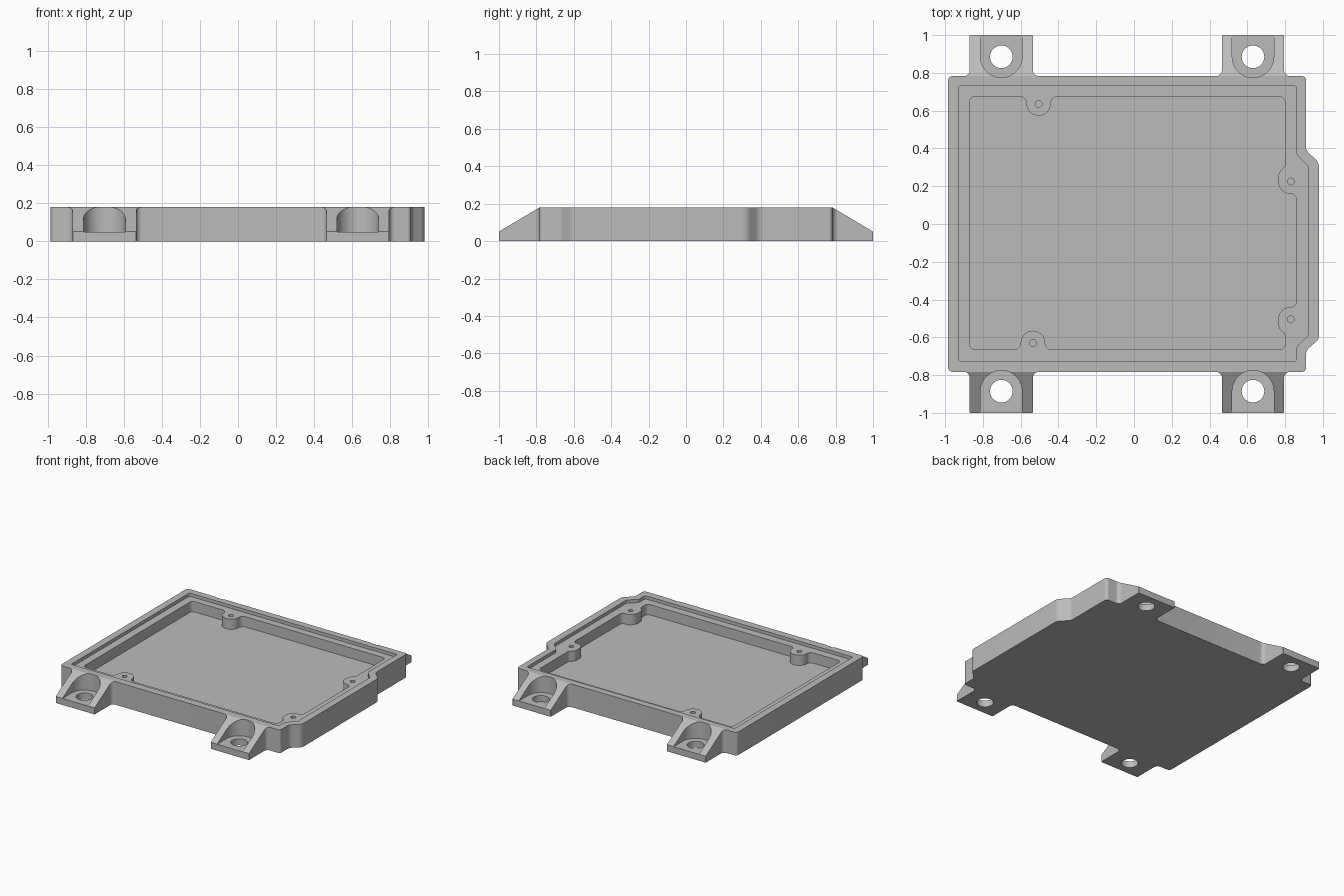
import bpy, bmesh, math
from mathutils import Vector

cube = bpy.data.objects.get("Cube")
if cube:
    bpy.data.objects.remove(cube, do_unlink=True)

grey = bpy.data.materials.new("cast metal grey")
grey.use_nodes = True
colour = (0.5, 0.5, 0.5, 1)
grey.diffuse_color = colour
grey.node_tree.nodes["Principled BSDF"].inputs["Base Color"].default_value = colour

HEIGHT, LEDGE, FLOOR, FLANGE = 0.18, 0.155, 0.075, 0.05
BODY_Y = 0.783


def rounded(corners, steps=6):
    """Round each (x, y, radius) corner of a closed outline."""
    out = []
    for i, (x, y, r) in enumerate(corners):
        p = Vector((x, y))
        a = (Vector(corners[i - 1][:2]) - p).normalized()
        b = (Vector(corners[(i + 1) % len(corners)][:2]) - p).normalized()
        half = math.acos(max(-1, min(1, a.dot(b)))) / 2
        centre = p + (a + b).normalized() * r / math.sin(half)
        start = p + a * r / math.tan(half) - centre
        end = p + b * r / math.tan(half) - centre
        for k in range(steps + 1):
            t = k / steps
            out.append(centre + start.lerp(end, t).normalized() * r)
    return out


def circle(x, y, r, n=32):
    return [Vector((x + r * math.cos(2 * math.pi * k / n),
                    y + r * math.sin(2 * math.pi * k / n))) for k in range(n)]


def prism(name, outline, low, high, place=lambda u, v, w: (u, v, w)):
    """Extrude a 2D outline from low to high."""
    bm = bmesh.new()
    base = bm.faces.new([bm.verts.new(place(p[0], p[1], low)) for p in outline])
    new = bmesh.ops.extrude_face_region(bm, geom=[base], use_keep_orig=True)["geom"]
    move = Vector(place(0, 0, high)) - Vector(place(0, 0, low))
    bmesh.ops.translate(bm, vec=move,
                        verts=[g for g in new if isinstance(g, bmesh.types.BMVert)])
    bmesh.ops.recalc_face_normals(bm, faces=bm.faces)
    mesh = bpy.data.meshes.new(name)
    bm.to_mesh(mesh)
    bm.free()
    mesh.materials.append(grey)
    obj = bpy.data.objects.new(name, mesh)
    bpy.context.collection.objects.link(obj)
    return obj


def cut(target, cutter):
    mod = target.modifiers.new("cut", "BOOLEAN")
    mod.operation, mod.solver, mod.object = "DIFFERENCE", "EXACT", cutter
    cutter.hide_render = True
    bpy.context.view_layer.objects.active = target
    bpy.ops.object.modifier_apply(modifier=mod.name)
    bpy.data.objects.remove(cutter, do_unlink=True)


# Plan outline: tray body with four mounting tabs and a bulge on its left
tabs = [(-0.87, -0.535), (0.465, 0.795)]


def tab_side(side):
    pts = []
    for x0, x1 in tabs:
        pts += [(x0, side * BODY_Y, 0.03), (x0, side, 0.005),
                (x1, side, 0.005), (x1, side * BODY_Y, 0.03)]
    return pts


plan = [(-0.985, -BODY_Y, 0.025)] + tab_side(-1)
plan += [(0.91, -BODY_Y, 0.02), (0.91, -0.67, 0.05), (0.98, -0.61, 0.05),
         (0.98, 0.325, 0.06), (0.91, 0.39, 0.05), (0.91, BODY_Y, 0.02)]
plan += tab_side(1)[::-1] + [(-0.985, BODY_Y, 0.025)]
tray = prism("housing_tray", rounded(plan), 0, HEIGHT)

# Shallow recess that forms the lid ledge
ledge = [(-0.93, -0.725, 0.01), (0.86, -0.725, 0.01), (0.86, -0.648, 0.03),
         (0.925, -0.588, 0.03), (0.925, 0.302, 0.03), (0.86, 0.367, 0.03),
         (0.86, 0.73, 0.01), (-0.93, 0.73, 0.01)]
cut(tray, prism("ledge_cutter", rounded(ledge), LEDGE, 0.3))


# Deep cavity whose wall runs around four screw bosses
def wall_boss(x, wall, tip, step):
    return [(x - step * 0.065, wall, 0.035), (x - step * 0.065, tip, 0.0645),
            (x + step * 0.065, tip, 0.0645), (x + step * 0.065, wall, 0.035)]


cavity = [(-0.87, -0.665, 0.03)] + wall_boss(-0.535, -0.665, -0.565, 1)
cavity += [(0.80, -0.665, 0.03), (0.80, -0.585, 0.03), (0.765, -0.55, 0.04),
           (0.765, -0.44, 0.06), (0.86, -0.44, 0.03),
           (0.86, 0.16, 0.03), (0.765, 0.16, 0.06),
           (0.765, 0.27, 0.04), (0.80, 0.305, 0.03), (0.80, 0.675, 0.03)]
cavity += wall_boss(-0.505, 0.675, 0.573, -1) + [(-0.87, 0.675, 0.03)]
cut(tray, prism("cavity_cutter", rounded(cavity), FLOOR, 0.3))

# Blind screw holes in the bosses
for x, y in [(-0.505, 0.635), (-0.535, -0.63), (0.83, 0.225), (0.83, -0.505)]:
    cut(tray, prism("screw_cutter", circle(x, y, 0.018, 16), 0.06, 0.3))

# Sloped tabs, each with a rounded pocket and a bolt hole
slope = (HEIGHT - FLANGE - 0.001) / (1 - BODY_Y)
for side in (-1, 1):
    wedge = [(side * (BODY_Y - 0.06), HEIGHT + 0.06 * slope),
             (side * 1.1, HEIGHT - (1.1 - BODY_Y) * slope), (side * 1.1, 0.3),
             (side * (BODY_Y - 0.06), 0.3)]
    cut(tray, prism("slope_cutter", wedge, -1.1, 1.1, lambda u, v, w: (w, u, v)))
    for x0, x1 in tabs:
        x, y, r = (x0 + x1) / 2, 0.885, 0.11
        pocket = [(x + r, 1.1)]
        for k in range(25):
            a = math.pi * k / 24
            pocket.append((x + r * math.cos(a), y - r * math.sin(a)))
        pocket.append((x - r, 1.1))
        cut(tray, prism("pocket_cutter", [(u, side * v) for u, v in pocket],
                        FLANGE, 0.3))
        cut(tray, prism("bolt_cutter", circle(x, side * y, 0.06), -0.1, 0.3))

# Smooth rounded corners, crisp edges
bpy.ops.object.select_all(action="DESELECT")
tray.select_set(True)
bpy.context.view_layer.objects.active = tray
bpy.ops.object.shade_smooth_by_angle(angle=math.radians(30))
